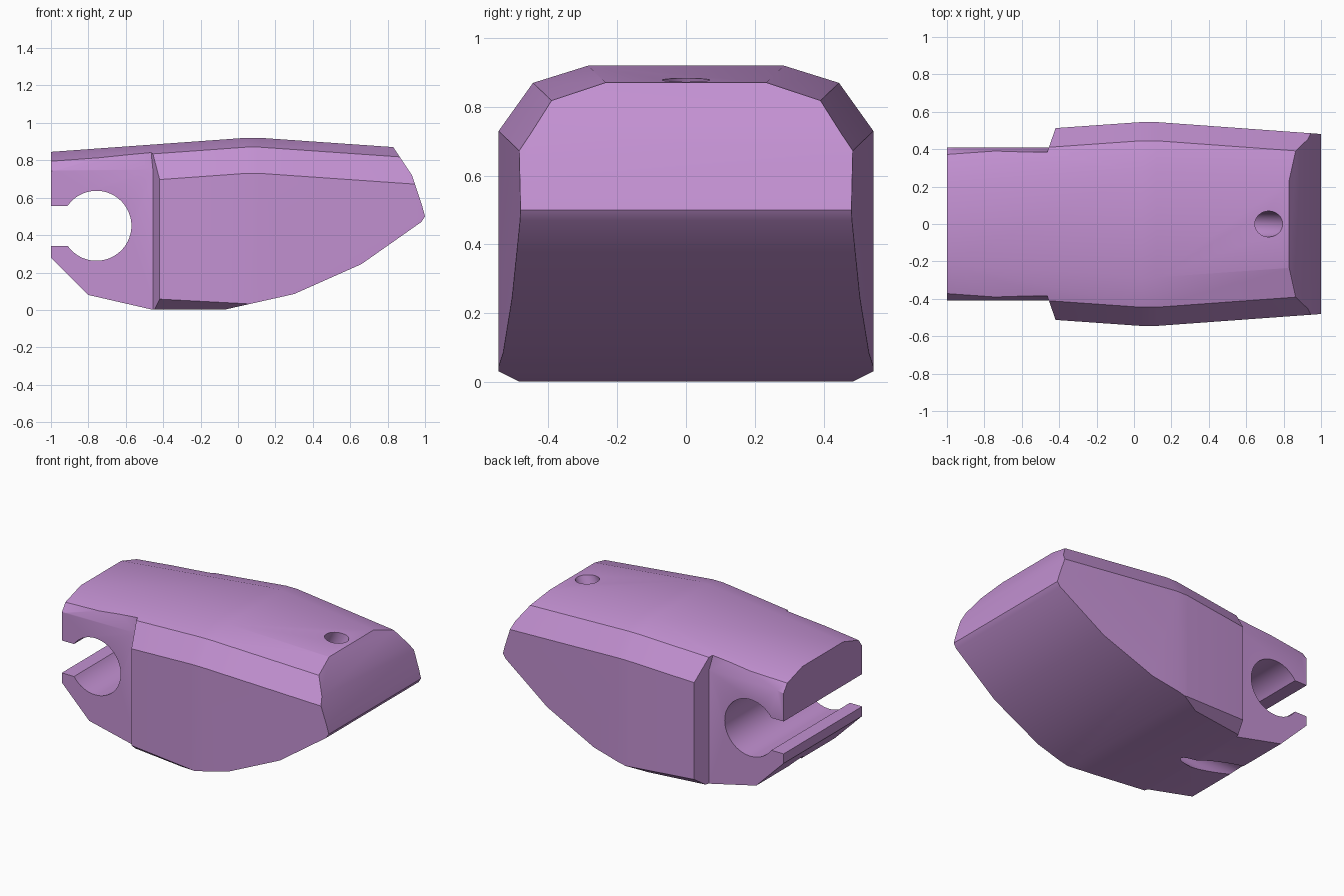
import bpy, bmesh, math
from mathutils import Vector

if "Cube" in bpy.data.objects:
    bpy.data.objects.remove(bpy.data.objects["Cube"])


def make_object(name, rings):
    """Loft equal-length closed rings of points and cap both ends."""
    bm = bmesh.new()
    loops = [[bm.verts.new(p) for p in ring] for ring in rings]
    n = len(loops[0])
    for a, b in zip(loops, loops[1:]):
        for i in range(n):
            j = (i + 1) % n
            bm.faces.new((a[i], a[j], b[j], b[i]))
    bm.faces.new(loops[0])
    bm.faces.new(loops[-1])
    bmesh.ops.recalc_face_normals(bm, faces=bm.faces)
    mesh = bpy.data.meshes.new(name)
    bm.to_mesh(mesh)
    bm.free()
    obj = bpy.data.objects.new(name, mesh)
    bpy.context.collection.objects.link(obj)
    return obj


def side_prism(name, profile, half):
    """Extrude an xz profile across the width."""
    return make_object(name, [[(x, y, z) for x, z in profile] for y in (-half, half)])


def boolean(target, tool, operation):
    bpy.context.view_layer.objects.active = target
    mod = target.modifiers.new(operation, 'BOOLEAN')
    mod.operation, mod.solver, mod.object = operation, 'EXACT', tool
    bpy.ops.object.modifier_apply(modifier=mod.name)
    bpy.data.objects.remove(tool)


# Housing: chamfered cross-section lofted along x
# station: x, half width, top height, bottom flat half width
stations = [(-1.1, 0.465, 0.838, 0.34), (0.04, 0.545, 0.92, 0.50),
            (0.12, 0.545, 0.92, 0.512), (1.1, 0.474, 0.852, 0.45)]
rings = []
for x, w, top, flat in stations:
    half = [(flat, 0.0), (w, 0.75 * (w - flat)), (w, top - 0.19),
            (w - 0.10, top - 0.05), (w - 0.26, top)]
    rings.append([(x, y, z) for y, z in half] + [(x, -y, z) for y, z in reversed(half)])
housing = make_object("housing", rings)

# Side silhouette trims the nose, belly and rear
outline = [(-1, 1.1), (0.675, 1.1), (0.83, 0.87), (0.93, 0.72), (0.985, 0.555),
           (1.0, 0.50), (0.98, 0.47), (0.66, 0.245), (0.3, 0.085),
           (-0.07, 0.002), (-0.46, 0.002), (-0.8, 0.08), (-1, 0.28)]
boolean(housing, side_prism("outline_cutter", outline, 0.8), 'INTERSECT')

# Narrow rear clamp: stepped cheeks with a slanted shoulder
cheek = [(0.41, -0.2), (0.41, 0.75), (0.385, 0.83), (0.385, 1.2), (0.8, 1.2), (0.8, -0.2)]
for s in (-1, 1):
    cutter = make_object("cheek_cutter", [
        [(-1.3, s * y, z) for y, z in cheek],
        [(-0.455 + (y - 0.41) * 0.35, s * y, z) for y, z in cheek]])
    boolean(housing, cutter, 'DIFFERENCE')

# Clamp bore with its open mouth, one keyhole profile
cx, cz, r = -0.757, 0.45, 0.187
a0 = math.asin(0.107 / r)
arc = [math.pi - a0 - i * (2 * math.pi - 2 * a0) / 56 for i in range(57)]
keyhole = [(cx + r * math.cos(a), cz + r * math.sin(a)) for a in arc]
keyhole += [(-1.2, cz - 0.107), (-1.2, cz + 0.107)]
boolean(housing, side_prism("bore_cutter", keyhole, 0.8), 'DIFFERENCE')

# Curved cable channel from the top of the nose to the belly
R, tube, centre = 1.5, 0.069, Vector((-0.62, 0, 1.55))
rings = []
for i in range(34):
    a = math.radians(70 * (1 - max(i - 1, 0) / 32))
    out = Vector((math.sin(a), 0, -math.cos(a)))
    shift = Vector((-0.35, 0, 0)) if i == 33 else Vector((0, 0, 0))
    rings.append([centre + shift + out * (R + tube * math.cos(t)) + Vector((0, tube * math.sin(t), 0))
                  for t in (k * math.tau / 32 for k in range(32))])
del rings[0]
boolean(housing, make_object("channel_cutter", rings), 'DIFFERENCE')

# Single colour and edge-preserving smooth shading
mat = bpy.data.materials.new("lilac")
mat.diffuse_color = (0.546, 0.283, 0.645, 1)
mat.use_nodes = True
mat.node_tree.nodes["Principled BSDF"].inputs["Base Color"].default_value = mat.diffuse_color
housing.data.materials.clear()
housing.data.materials.append(mat)
for p in housing.data.polygons:
    p.material_index = 0
bpy.ops.object.select_all(action='DESELECT')
housing.select_set(True)
bpy.context.view_layer.objects.active = housing
bpy.ops.object.shade_smooth_by_angle(angle=math.radians(25))
